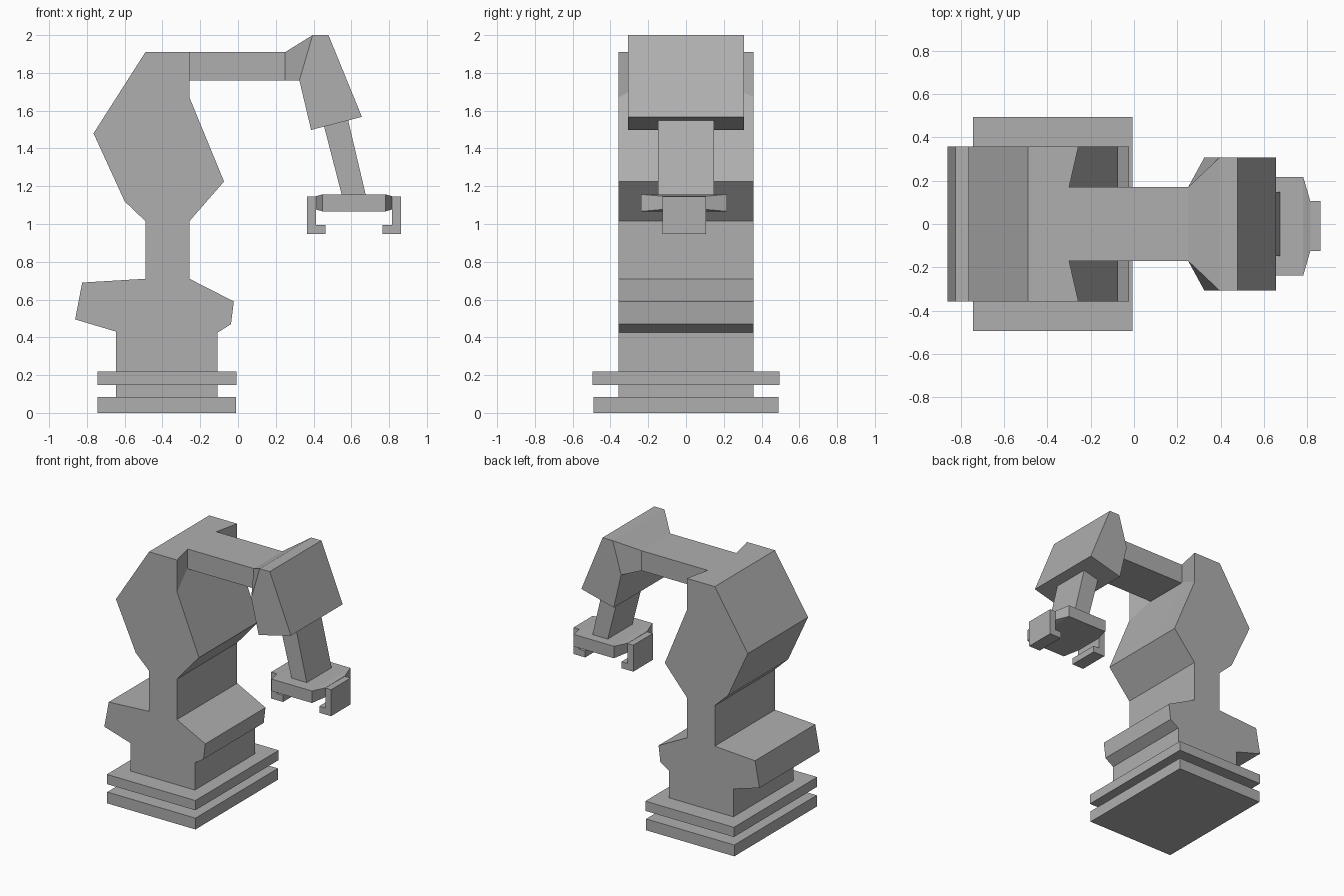
import bpy, bmesh

if "Cube" in bpy.data.objects:
    bpy.data.objects.remove(bpy.data.objects["Cube"])

grey = bpy.data.materials.new("dark_grey")
grey.diffuse_color = (0.43, 0.43, 0.43, 1)
grey.use_nodes = True
grey.node_tree.nodes["Principled BSDF"].inputs["Base Color"].default_value = grey.diffuse_color


def loft(name, sections):
    """Skin a row of equal-length loops and cap both ends."""
    bm = bmesh.new()
    rings = [[bm.verts.new(p) for p in s] for s in sections]
    n = len(rings[0])
    for a, b in zip(rings, rings[1:]):
        for i in range(n):
            j = (i + 1) % n
            bm.faces.new((a[i], a[j], b[j], b[i]))
    bm.faces.new(rings[0])
    bm.faces.new(rings[-1][::-1])
    bmesh.ops.recalc_face_normals(bm, faces=bm.faces)
    mesh = bpy.data.meshes.new(name)
    bm.to_mesh(mesh)
    bm.free()
    mesh.materials.append(grey)
    obj = bpy.data.objects.new(name, mesh)
    bpy.context.collection.objects.link(obj)
    return obj


def prism(name, profile, y0, y1):
    """Extrude an x-z profile along y."""
    return loft(name, [[(x, y, z) for x, z in profile] for y in (y0, y1)])


def rect(x, y0, y1, z0, z1, top_dx=0.0):
    """Rectangle across x; top_dx leans its upper edge."""
    return [(x, y0, z0), (x, y1, z0), (x + top_dx, y1, z1), (x + top_dx, y0, z1)]


# Base plates
loft("base_plate", [rect(x, -0.49, 0.49, 0, 0.085) for x in (-0.745, -0.011)])
loft("turntable_plate", [rect(x, -0.495, 0.495, 0.147, 0.22) for x in (-0.745, -0.008)])


# Body column: the upper front edge is pulled back behind the arm
def body_section(y, front_x, front_z):
    profile = [(-0.645, 0.085), (-0.645, 0.43), (-0.862, 0.495), (-0.825, 0.69),
               (-0.49, 0.71), (-0.49, 1.015), (-0.60, 1.12), (-0.765, 1.48),
               (-0.49, 1.91), (front_x, 1.91), (front_x, front_z), (-0.074, 1.225),
               (-0.257, 1.015), (-0.257, 0.71), (-0.022, 0.59), (-0.037, 0.47),
               (-0.108, 0.425), (-0.108, 0.085)]
    return [(x, y, z) for x, z in profile]


OUTER, INNER = (-0.257, 1.67), (-0.30, 1.77)
loft("body", [body_section(-0.358, *OUTER), body_section(-0.17, *INNER),
              body_section(0.17, *INNER), body_section(0.358, *OUTER)])

# Upper arm, flaring out to the elbow
loft("upper_arm", [rect(-0.30, -0.17, 0.17, 1.76, 1.91),
                   rect(0.25, -0.17, 0.17, 1.76, 1.91),
                   rect(0.325, -0.307, 0.307, 1.76, 2.0, 0.07)])

# Elbow housing and forearm
prism("elbow", [(0.325, 1.76), (0.387, 1.498), (0.656, 1.567), (0.479, 2.0), (0.395, 2.0)],
      -0.307, 0.307)
prism("forearm", [(0.455, 1.52), (0.583, 1.55), (0.676, 1.155), (0.549, 1.155)],
      -0.147, 0.147)

# Gripper palm with tapered ends
palm = [(0.412, 0.115, 0.035), (0.447, 0.228, 0.045), (0.782, 0.228, 0.045), (0.815, 0.115, 0.035)]
loft("gripper_palm", [rect(x, -0.01 - w, -0.01 + w, 1.112 - h, 1.112 + h)
                      for x, w, h in palm])

# Mirrored L-shaped fingers
finger = [(0.249, 1.145), (0.249, 0.946), (0.151, 0.946), (0.151, 0.995),
          (0.201, 0.995), (0.201, 1.145)]
for side, s in (("left", -1), ("right", 1)):
    prism("gripper_finger_" + side, [(0.613 + s * x, z) for x, z in finger], -0.125, 0.107)
